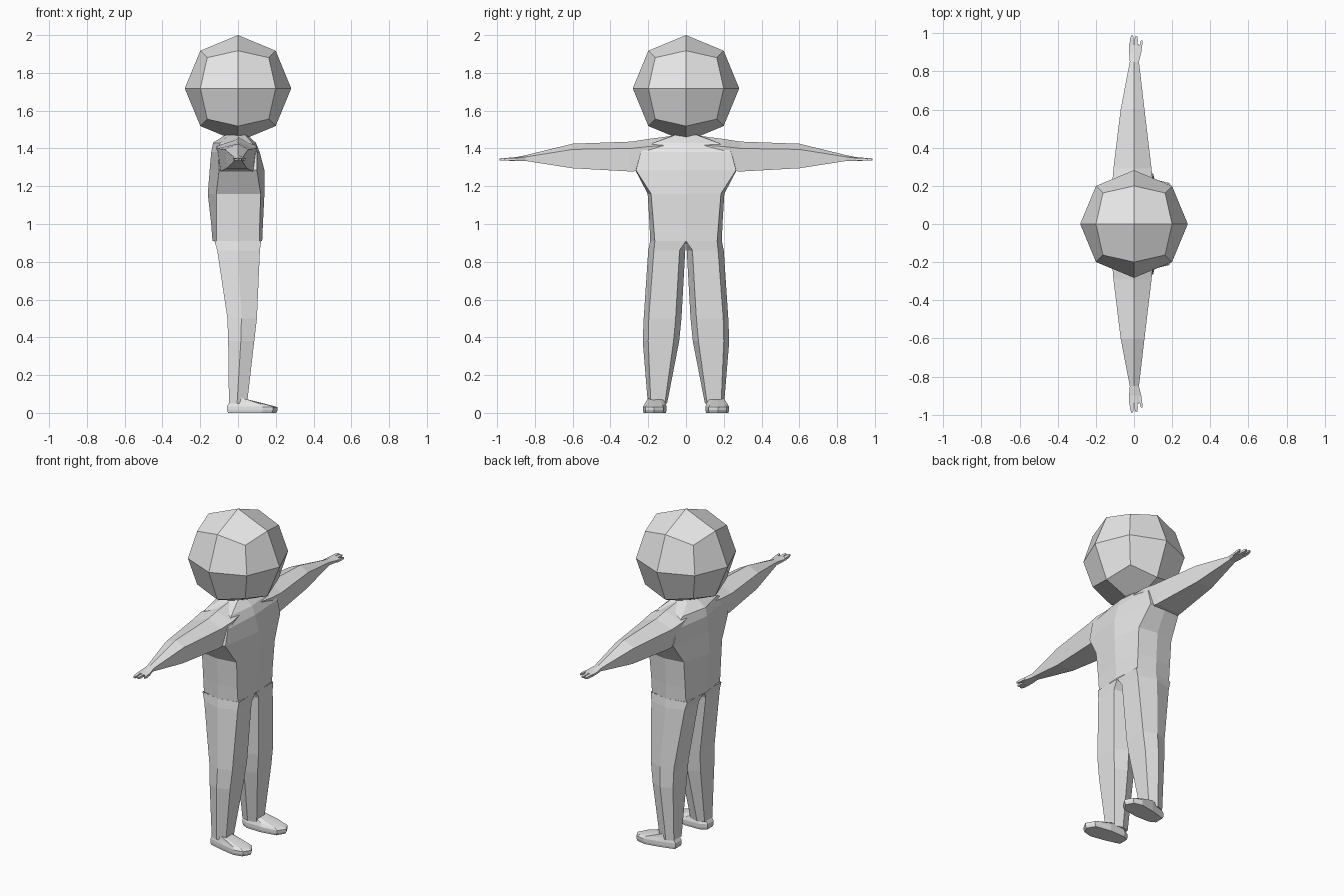
import bpy, bmesh
from mathutils import Vector

if "Cube" in bpy.data.objects:
    bpy.data.objects.remove(bpy.data.objects["Cube"])

grey = bpy.data.materials.new("plain_grey")
grey.diffuse_color = (0.8, 0.8, 0.8, 1)
grey.use_nodes = True
grey.node_tree.nodes["Principled BSDF"].inputs["Base Color"].default_value = grey.diffuse_color


def finish(name, bm, mirror=False):
    bmesh.ops.recalc_face_normals(bm, faces=bm.faces)
    me = bpy.data.meshes.new(name)
    bm.to_mesh(me)
    bm.free()
    me.materials.append(grey)
    ob = bpy.data.objects.new(name, me)
    bpy.context.collection.objects.link(ob)
    if mirror:
        m = ob.modifiers.new("mirror", 'MIRROR')
        m.use_axis = (False, True, False)
        m.use_mirror_merge = False
    return ob


def loft(name, rings, mirror=False, caps=(True, True)):
    """Skin a list of equal-length point rings with quads."""
    bm = bmesh.new()
    rows = [[bm.verts.new(p) for p in r] for r in rings]
    n = len(rows[0])
    for a, b in zip(rows, rows[1:]):
        for i in range(n):
            j = (i + 1) % n
            bm.faces.new((a[i], a[j], b[j], b[i]))
    for row, cap in ((rows[0], caps[0]), (rows[-1], caps[1])):
        if cap:
            bm.faces.new(row)
    return finish(name, bm, mirror)


# Head: cube cut once in each direction and pushed out to a sphere
bm = bmesh.new()
bmesh.ops.create_cube(bm, size=2)
bmesh.ops.subdivide_edges(bm, edges=bm.edges[:], cuts=1, use_grid_fill=True)
for v in bm.verts:
    v.co = v.co.normalized() * 0.282 + Vector((0, 0, 1.718))
finish("head", bm)

# Torso: z, front centre x, front corner x, corner y, side y, back corner x, back centre x
torso = [
    (0.91, .128, .115, .165, .190, -.115, -.135),
    (1.00, .132, .115, .172, .193, -.115, -.142),
    (1.16, .140, .120, .185, .203, -.115, -.160),
    (1.285, .140, .100, .265, .268, -.100, -.150),
    (1.38, .115, .100, .240, .245, -.105, -.142),
    (1.43, .095, .075, .170, .185, -.095, -.132),
    (1.47, .050, .040, .060, .070, -.050, -.070),
]
loft("torso", [[(f, 0, z), (fc, y, z), (0, ys, z), (bc, y, z),
                (b, 0, z), (bc, -y, z), (0, -ys, z), (fc, -y, z)]
               for z, f, fc, y, ys, bc, b in torso], caps=(False, True))

# Arms: y, top z, ridge z, bottom z, front x, back x
arm = [
    (.06, 1.468, 1.42, 1.30, .085, -.10),
    (.20, 1.450, 1.41, 1.285, .10, -.115),
    (.29, 1.436, 1.40, 1.278, .092, -.108),
    (.60, 1.425, 1.395, 1.295, .055, -.070),
    (.85, 1.364, 1.355, 1.334, .026, -.022),
    (.90, 1.354, 1.349, 1.334, .038, -.026),
    (.94, 1.351, 1.347, 1.335, .026, -.025),
]
loft("arm", [[(0, y, t), (f, y, m), (f * .85, y, b), (k * .85, y, b), (k, y, m)]
             for y, t, m, b, f, k in arm], mirror=True)

# Fingers and thumb: root x, root y, tip x, tip y, half width
for name, x0, y0, x1, y1, w in (("outer_finger", -.014, .93, -.010, .988, .010),
                                ("inner_finger", .010, .93, .012, .985, .009),
                                ("thumb", .031, .90, .040, .962, .007)):
    loft(name, [[(x - s * w, y, 1.335 + .004 * (1 - s)), (x + s * w, y, 1.335 + .004 * (1 - s)),
                 (x + s * w, y, 1.349 - .004 * (1 - s)), (x - s * w, y, 1.349 - .004 * (1 - s))]
                for x, y, s in ((x0, y0, 1), ((x0 + x1 * 2) / 3, (y0 + y1 * 2) / 3, .95), (x1, y1, .5))],
         mirror=True)

# Legs: z, front x, side x, back x, inner corner y, outer corner y, inner ridge y, outer ridge y
leg = [
    (.91, .122, .0, -.125, .0, .165, .0, .190),
    (.86, .116, .0, -.110, .034, .170, .004, .200),
    (.50, .100, .018, -.056, .055, .197, .024, .224),
    (.38, .086, .015, -.052, .066, .200, .036, .229),
    (.05, .048, -.005, -.048, .112, .186, .100, .202),
]
loft("leg", [[(f, i, z), (f, o, z), (s, ro, z), (b, o, z), (b, i, z), (s, ri, z)]
             for z, f, s, b, i, o, ri, ro in leg], mirror=True, caps=(False, True))

# Feet: one outline stacked as sole, rim, sloping upper and ankle
outline = [(-.058, .125), (-.058, .185), (.04, .212), (.13, .228), (.185, .215),
           (.21, .170), (.18, .120), (.08, .103), (-.02, .105)]


def foot_ring(k, z, cx=.05, slope=0.0, squeeze=1.0):
    return [(cx + (x - cx) * k, .163 + (y - .163) * k * squeeze, z - slope * max(0, x - .04))
            for x, y in outline]


loft("foot", [foot_ring(.95, .0), foot_ring(1, .014), foot_ring(1, .035, slope=.03),
              foot_ring(.88, .058, slope=.13),
              foot_ring(.42, .082, cx=-.02, slope=.1, squeeze=1.5)], mirror=True)
